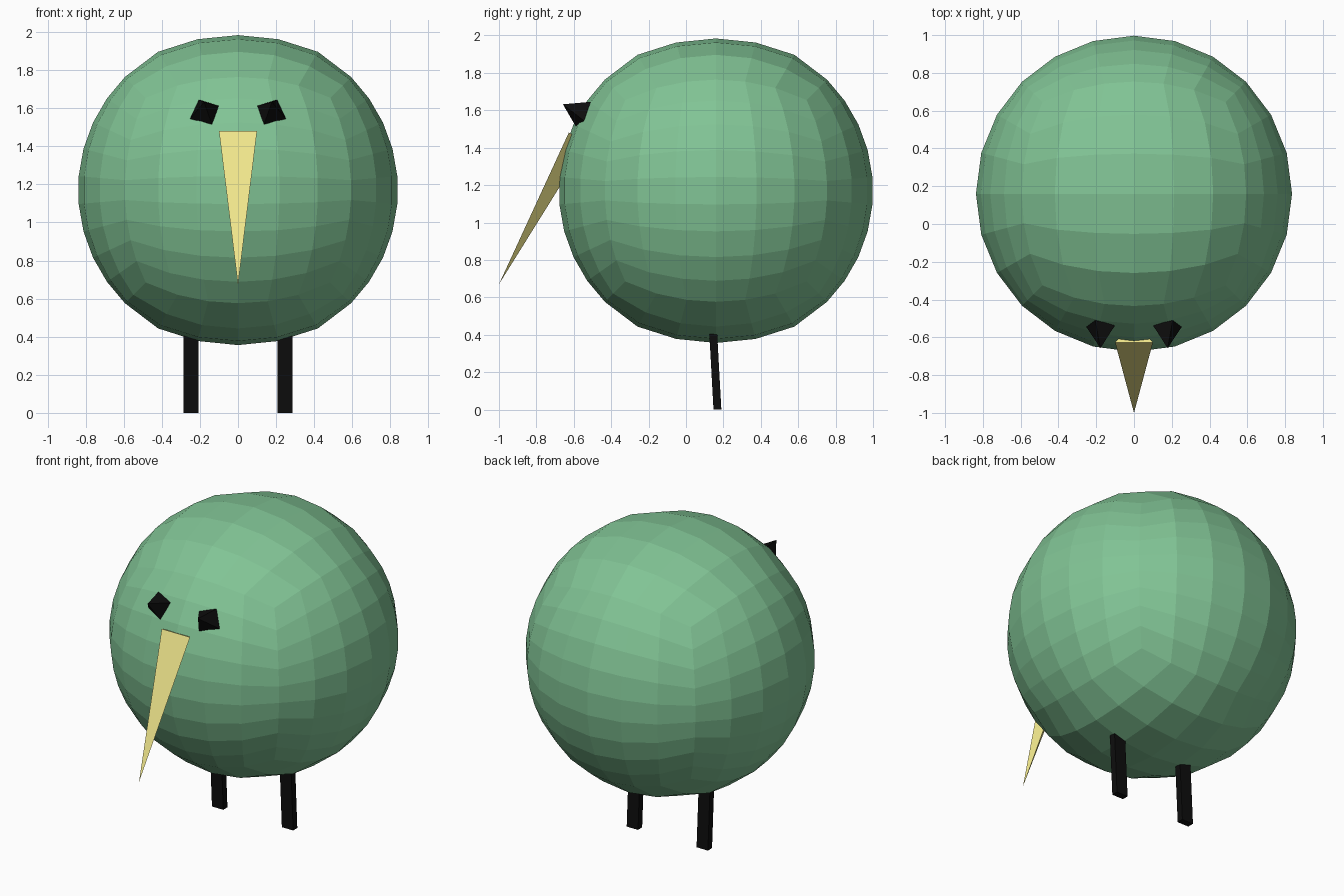
import bpy, bmesh, math
from mathutils import Vector

if "Cube" in bpy.data.objects:
    bpy.data.objects.remove(bpy.data.objects["Cube"])


def material(name, color):
    m = bpy.data.materials.new(name)
    m.diffuse_color = (*color, 1)
    m.use_nodes = True
    m.node_tree.nodes["Principled BSDF"].inputs["Base Color"].default_value = m.diffuse_color
    return m


GREEN = material("green", (0.22, 0.55, 0.30))
YELLOW = material("pale_yellow", (0.87, 0.79, 0.26))
BLACK = material("black", (0.004, 0.004, 0.004))


def finish(name, bm, mat):
    bmesh.ops.remove_doubles(bm, verts=bm.verts, dist=0.0005)
    bmesh.ops.recalc_face_normals(bm, faces=bm.faces)
    me = bpy.data.meshes.new(name)
    bm.to_mesh(me)
    bm.free()
    me.materials.append(mat)
    ob = bpy.data.objects.new(name, me)
    bpy.context.collection.objects.link(ob)
    return ob


def pyramid(name, base, apex, mat):
    bm = bmesh.new()
    ring = [bm.verts.new(p) for p in base]
    tip = bm.verts.new(apex)
    bm.faces.new(ring)
    for a, b in zip(ring, ring[1:] + ring[:1]):
        bm.faces.new((a, b, tip))
    return finish(name, bm, mat)


# Body: faceted ball made from a gridded cube, slightly flattened at the poles
def ball_point(n, u, v, a, b):
    p = (n + u * math.tan(a) + v * math.tan(b)).normalized()
    flat = max(0, abs(p.z) - 0.86) / 0.14
    return p * 0.84 * (1 - 0.031 * flat) + Vector((0, 0.16, 1.17))


X, Y, Z = Vector((1, 0, 0)), Vector((0, 1, 0)), Vector((0, 0, 1))
bm = bmesh.new()
for n, u, v, rows in ((X, Y, Z, 9), (-X, -Y, Z, 9), (Y, -X, Z, 9),
                      (-Y, X, Z, 9), (Z, X, Y, 6), (-Z, X, -Y, 6)):
    grid = [[bm.verts.new(ball_point(n, u, v, (i / 6 - 0.5) * math.pi / 2,
                                     (j / rows - 0.5) * math.pi / 2))
             for i in range(7)] for j in range(rows + 1)]
    for j in range(rows):
        for i in range(6):
            bm.faces.new((grid[j][i], grid[j][i + 1],
                          grid[j + 1][i + 1], grid[j + 1][i]))
finish("body", bm, GREEN)

# Beak: long three-sided spike pointing down and forward
pyramid("beak", [(-0.1, -0.627, 1.48), (0.1, -0.627, 1.48), (0, -0.52, 1.44)],
        (0, -1.0, 0.67), YELLOW)

for side, s in (("right", 1), ("left", -1)):
    # Eye: small four-sided pyramid standing on the body surface
    base = [(0.252, -0.545, 1.544), (0.205, -0.51, 1.645),
            (0.10, -0.535, 1.612), (0.137, -0.59, 1.515)]
    pyramid(side + "_eye", [(s * x, y, z) for x, y, z in base],
            (s * 0.178, -0.658, 1.632), BLACK)

    # Leg: thin flat bar leaning slightly
    bm = bmesh.new()
    bmesh.ops.create_cube(bm, size=1)
    for v in bm.verts:
        z = 0.43 * (v.co.z + 0.5)
        v.co = (s * 0.247 + v.co.x * 0.08, 0.168 - 0.055 * z + v.co.y * 0.042, z)
    finish(side + "_leg", bm, BLACK)
